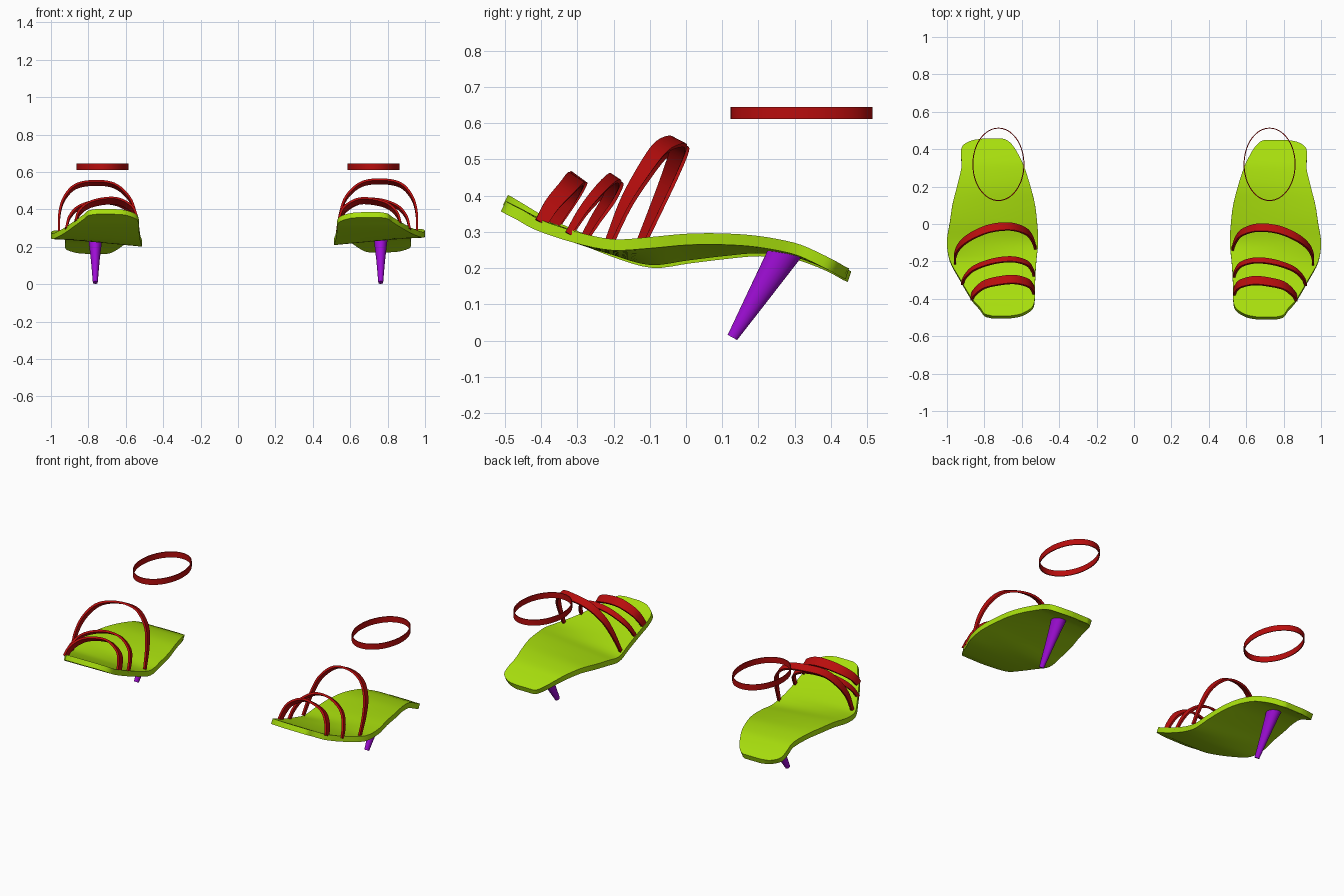
import bpy, bmesh, math
from mathutils import Vector

if "Cube" in bpy.data.objects:
    bpy.data.objects.remove(bpy.data.objects["Cube"])


def material(name, rgb):
    m = bpy.data.materials.new(name)
    m.diffuse_color = (*rgb, 1)
    m.use_nodes = True
    m.node_tree.nodes["Principled BSDF"].inputs["Base Color"].default_value = m.diffuse_color
    return m


LIME = material("lime", (0.39, 0.73, 0.004))
RED = material("red", (0.48, 0.004, 0.004))
PURPLE = material("purple", (0.34, 0.004, 0.66))


def smooth_path(pts, steps):
    """Catmull-Rom through points of any dimension."""
    pts = [Vector(p) for p in pts]
    ext = [2 * pts[0] - pts[1]] + pts + [2 * pts[-1] - pts[-2]]
    out = []
    for i in range(1, len(ext) - 2):
        a, b, c, d = ext[i - 1:i + 3]
        for k in range(steps):
            t = k / steps
            out.append(0.5 * (2 * b + (c - a) * t + (2 * a - 5 * b + 4 * c - d) * t * t
                              + (3 * b - a - 3 * c + d) * t ** 3))
    return out + [pts[-1]]


def loft(name, rings, mat, closed=False, angle=40):
    """Skin a list of equal-length point loops."""
    bm = bmesh.new()
    vs = [[bm.verts.new(p) for p in r] for r in rings]
    n = len(rings[0])
    for i in range(len(vs) if closed else len(vs) - 1):
        a, b = vs[i], vs[(i + 1) % len(vs)]
        for j in range(n):
            k = (j + 1) % n
            bm.faces.new((a[j], a[k], b[k], b[j]))
    if not closed:
        bm.faces.new(vs[0])
        bm.faces.new(vs[-1])
    bmesh.ops.recalc_face_normals(bm, faces=bm.faces)
    me = bpy.data.meshes.new(name)
    bm.to_mesh(me)
    bm.free()
    me.materials.append(mat)
    ob = bpy.data.objects.new(name, me)
    bpy.context.collection.objects.link(ob)
    bpy.context.view_layer.objects.active = ob
    ob.select_set(True)
    bpy.ops.object.shade_smooth_by_angle(angle=math.radians(angle))
    ob.select_set(False)
    return ob


# Sole sections: y, outer x, inner x, outer z, inner z (top surface)
SOLE = [
    (-.497, .76, .66, .385, .385), (-.485, .80, .60, .378, .38), (-.45, .825, .545, .36, .362),
    (-.40, .87, .53, .333, .337), (-.30, .93, .528, .30, .30), (-.20, .985, .522, .28, .268),
    (-.10, 1.0, .512, .286, .24), (0, .985, .518, .295, .252), (.10, .97, .53, .296, .264),
    (.20, .945, .555, .289, .272), (.30, .922, .587, .27, .262), (.36, .925, .615, .246, .243),
    (.41, .918, .645, .221, .221), (.44, .87, .675, .204, .204), (.45, .81, .70, .20, .20)]

# Straps: path points from the outer to the inner foot, end width, middle width
STRAPS = {
    "instep_strap": ([(.957, -.215, .275), (.955, -.17, .38), (.93, -.12, .465), (.87, -.072, .53),
                      (.77, -.03, .55), (.66, -.02, .535), (.58, -.045, .465), (.545, -.085, .37),
                      (.527, -.135, .255)], .018, .046),
    "middle_strap": ([(.918, -.325, .295), (.90, -.285, .36), (.85, -.24, .415), (.75, -.205, .447),
                      (.65, -.195, .44), (.575, -.215, .395), (.545, -.25, .34), (.533, -.285, .28)],
                     .018, .032),
    "toe_strap": ([(.868, -.40, .325), (.85, -.37, .375), (.80, -.33, .42), (.72, -.31, .443),
                   (.64, -.303, .443), (.57, -.32, .405), (.545, -.345, .36), (.535, -.37, .315)],
                  .035, .052)}


def build_shoe(side, s):
    def place(p):
        # Left toe curls up slightly more than the right one
        x, y, z = p
        if s < 0:
            z += -.008 + .025 * min(1, max(0, (-y - .2) / .3))
            y += .006
        return (s * x, y, z)

    # Sole: slab with thickness square to its long curve
    secs = smooth_path(SOLE, 4)
    rings, cols, thick = [], 10, .031
    for i, q in enumerate(secs):
        a, b = secs[max(0, i - 2)], secs[min(len(secs) - 1, i + 2)]
        dy, dz = b[0] - a[0], (b[3] + b[4] - a[3] - a[4]) / 2
        nrm = Vector((0, -dz, dy)).normalized() * thick
        top = [Vector((q[1] + (q[2] - q[1]) * k / cols, q[0], q[3] + (q[4] - q[3]) * k / cols))
               for k in range(cols + 1)]
        rings.append([place(p) for p in top] + [place(p - nrm) for p in reversed(top)])
    loft(side + "_sole", rings, LIME)

    # Straps: flat ribbons leaning back, widest in the middle
    for name, (pts, w_end, w_mid) in STRAPS.items():
        path = smooth_path(pts, 5)
        foot, peak = (path[0] + path[-1]) / 2, max(path, key=lambda p: p.z)
        lean = peak - foot
        across = Vector((0, lean.z, -lean.y)).normalized()
        rings = []
        for i, p in enumerate(path):
            tan = (path[min(i + 1, len(path) - 1)] - path[max(i - 1, 0)]).normalized()
            t = tan.cross(across).normalized() * .006
            w = across * (w_end + (w_mid - w_end) * math.sin(math.pi * i / (len(path) - 1))) / 2
            rings.append([place(v) for v in (p + w + t, p + w - t, p - w - t, p - w + t)])
        loft(f"{side}_{name}", rings, RED)

    # Heel: slanted elliptical spike, from the tip up into the sole
    rings = []
    for cy, cz, rx, ry, slope in ((.128, .009, .013, .013, -.55), (.2, .125, .023, .029, -.35),
                                  (.274, .243, .037, .048, -.17)):
        ring = []
        for k in range(24):
            a = math.tau * k / 24
            dy = ry * math.sin(a)
            ring.append((s * (.763 + rx * math.cos(a)), cy + dy, cz + dy * slope))
        rings.append(ring)
    loft(side + "_heel", rings, PURPLE)

    # Ankle strap: thin oval band
    rings = []
    for k in range(64):
        a = math.tau * k / 64
        rings.append([(s * (.725 + (.139 - d) * math.cos(a)), .319 + (.196 - d) * math.sin(a), z)
                      for d, z in ((0, .611), (0, .645), (.005, .645), (.005, .611))])
    loft(side + "_ankle_strap", rings, RED, closed=True)


build_shoe("right", 1)
build_shoe("left", -1)
